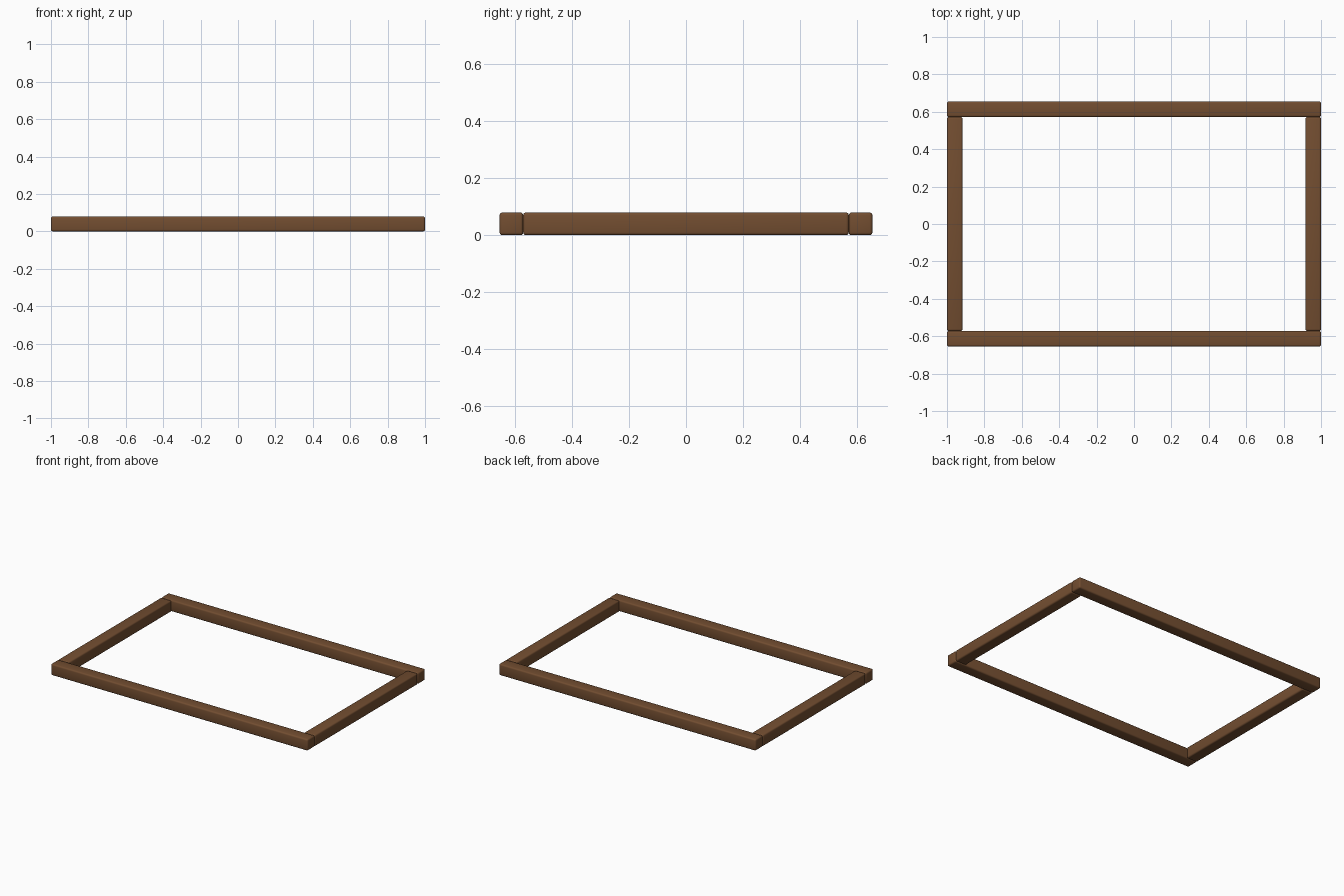
import bpy

if "Cube" in bpy.data.objects:
    bpy.data.objects.remove(bpy.data.objects["Cube"])

# Single brown wood colour
wood = bpy.data.materials.new("brown_wood")
wood.diffuse_color = (0.17, 0.075, 0.03, 1.0)
wood.use_nodes = True
wood.node_tree.nodes["Principled BSDF"].inputs["Base Color"].default_value = wood.diffuse_color

OUT_X, OUT_Y, W, H = 1.0, 0.655, 0.083, 0.08


def rail(name, size, loc):
    """Box rail with softly rounded edges."""
    bpy.ops.mesh.primitive_cube_add(size=1, location=loc)
    ob = bpy.context.object
    ob.name = name
    ob.scale = size
    bpy.ops.object.transform_apply(location=False, rotation=False, scale=True)
    ob.data.materials.append(wood)
    bev = ob.modifiers.new("rounded_edges", 'BEVEL')
    bev.width = 0.01
    bev.segments = 3
    bpy.ops.object.modifier_apply(modifier=bev.name)
    bpy.ops.object.shade_smooth_by_angle()


# Long front and back rails
for name, s in (("front_rail", -1), ("back_rail", 1)):
    rail(name, (2 * OUT_X, W, H), (0, s * (OUT_Y - W / 2), H / 2))

# Short side rails butted between them
for name, s in (("left_rail", -1), ("right_rail", 1)):
    rail(name, (W, 2 * (OUT_Y - W), H), (s * (OUT_X - W / 2), 0, H / 2))
